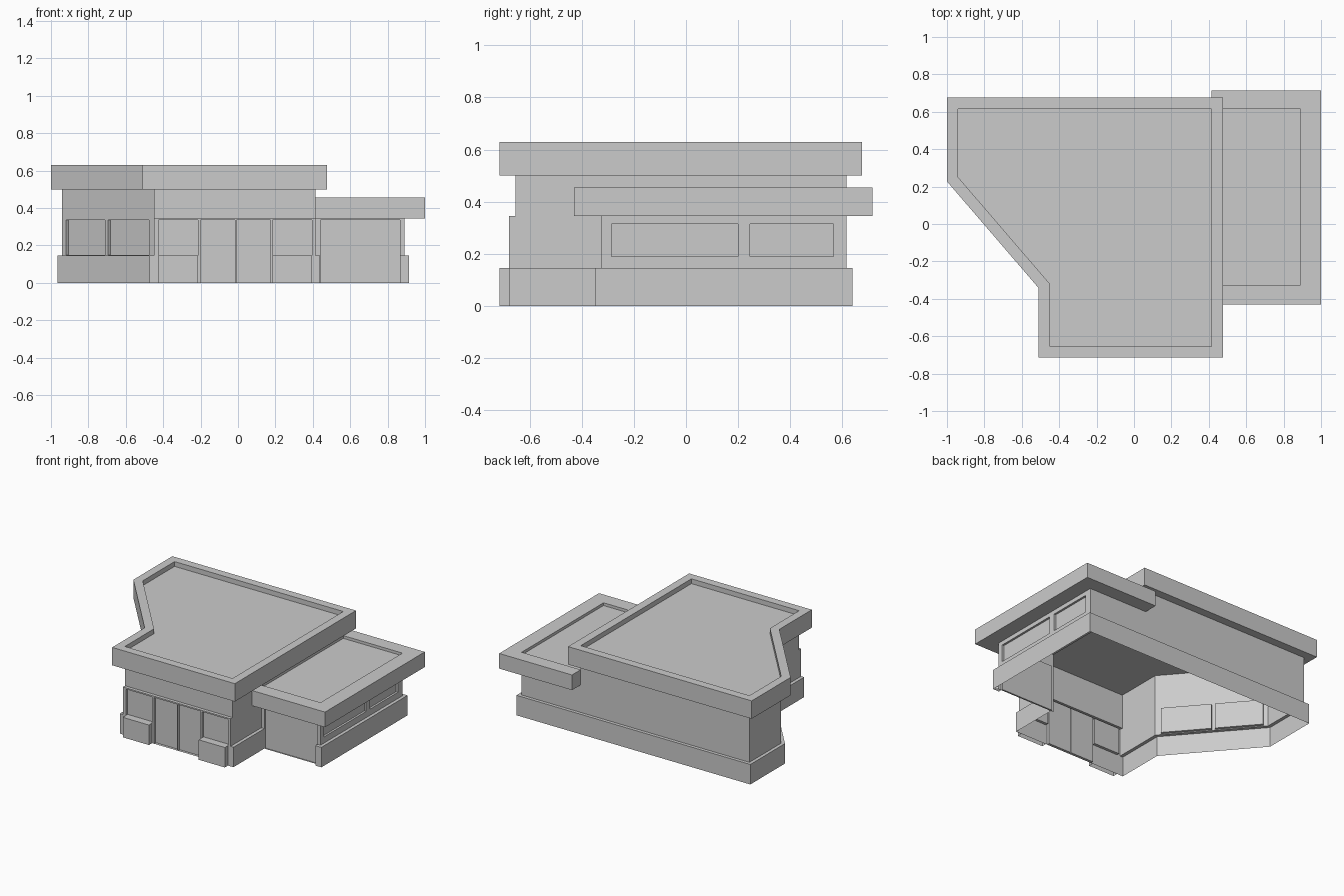
import bpy
import bmesh
from mathutils import Vector

cube = bpy.data.objects.get("Cube")
if cube:
    bpy.data.objects.remove(cube, do_unlink=True)

grey = bpy.data.materials.new("light grey")
grey.use_nodes = True
grey.diffuse_color = (0.6, 0.6, 0.6, 1)
grey.node_tree.nodes["Principled BSDF"].inputs["Base Color"].default_value = (0.6, 0.6, 0.6, 1)

UP = Vector((0, 0, 1))
SILL, BAND, EAVE, TOP, DECK = 0.145, 0.345, 0.5, 0.63, 0.595
LOW_TOP, LOW_DECK = 0.455, 0.435


def at(p, z):
    return Vector((p[0], p[1], z))


def finish(name, bm):
    bmesh.ops.remove_doubles(bm, verts=bm.verts, dist=0.0001)
    mesh = bpy.data.meshes.new(name)
    bm.to_mesh(mesh)
    bm.free()
    mesh.materials.append(grey)
    obj = bpy.data.objects.new(name, mesh)
    bpy.context.collection.objects.link(obj)
    return obj


def face(bm, points, facing):
    """Add a face that looks along the given direction."""
    f = bm.faces.new([bm.verts.new(p) for p in points])
    f.normal_update()
    if f.normal.dot(facing) < 0:
        f.normal_flip()


def outward(p, q):
    return (at(q, 0) - at(p, 0)).normalized().cross(UP)


def offset(points, dist):
    """Mitred outward offset of a counterclockwise outline."""
    result = []
    for i, p in enumerate(points):
        a = outward(points[i - 1], p)
        b = outward(p, points[(i + 1) % len(points)])
        result.append((at(p, 0) + (a + b) * dist / (1 + a.dot(b)))[:2])
    return result


def upright(bm, p, q, z0, z1):
    face(bm, [at(p, z0), at(q, z0), at(q, z1), at(p, z1)], outward(p, q))


def wall(name, p, q, z0, z1, windows=(), depth=0.02):
    """Wall sheet with recessed panes given as (start, end, sill, head)."""
    bm = bmesh.new()
    along = (at(q, 0) - at(p, 0)).normalized()
    out = outward(p, q)
    length = (at(q, 0) - at(p, 0)).length

    def pt(u, z, d=0.0):
        return at(p, z) + along * u - out * d

    def patch(u0, u1, a, b, d=0.0):
        if b - a > 0.0001 and u1 - u0 > 0.0001:
            face(bm, [pt(u0, a, d), pt(u1, a, d), pt(u1, b, d), pt(u0, b, d)], out)

    last = 0
    for u0, u1, a, b in windows:
        patch(last, u0, z0, z1)
        patch(u0, u1, z0, a)
        patch(u0, u1, b, z1)
        patch(u0, u1, a, b, depth)
        rim = [(u0, a), (u1, a), (u1, b), (u0, b)]
        middle = pt((u0 + u1) / 2, (a + b) / 2)
        for i in range(4):
            s, e = rim[i], rim[(i + 1) % 4]
            mid = (pt(*s) + pt(*e)) / 2
            face(bm, [pt(*s), pt(*e), pt(*e, depth), pt(*s, depth)], middle - mid)
        last = u1
    patch(last, length, z0, z1)
    return finish(name, bm)


def ledge(name, p, q, pin, qin, z0, z1, ends=True):
    """Projecting strip: front, top and optional end faces."""
    bm = bmesh.new()
    upright(bm, p, q, z0, z1)
    face(bm, [at(p, z1), at(q, z1), at(qin, z1), at(pin, z1)], UP)
    if ends:
        upright(bm, pin, p, z0, z1)
        upright(bm, q, qin, z0, z1)
    return finish(name, bm)


def roof(name, outer, inner, z0, z1, deck, closed=True):
    """Overhanging rim around a sunken deck."""
    bm = bmesh.new()
    n = len(outer)
    for i in range(n if closed else n - 1):
        j = (i + 1) % n
        o, r, s, t = outer[i], outer[j], inner[j], inner[i]
        upright(bm, o, r, z0, z1)
        upright(bm, s, t, deck, z1)
        for z, facing in ((z0, -UP), (z1, UP)):
            face(bm, [at(o, z), at(r, z), at(s, z), at(t, z)], facing)
    if not closed:
        upright(bm, inner[0], outer[0], z0, z1)
        upright(bm, outer[-1], inner[-1], z0, z1)
    face(bm, [at(p, deck) for p in inner], UP)
    return finish(name, bm)


# Plan outline, counterclockwise from the back right corner
A, B, C, D = (-0.94, 0.615), (-0.94, 0.25), (-0.45, -0.32), (-0.45, -0.655)
E, F, G, H = (0.415, -0.655), (0.415, -0.325), (0.89, -0.325), (0.89, 0.615)
K = (0.415, 0.615)
plan = [A, B, C, D, E, F, G, H]
foot = offset(plan, 0.024)
front_y = foot[3][1]

# Main walls
wall("right_wall", A, B, SILL, DECK)
wall("angled_window_wall", B, C, SILL, DECK,
     [(0.03, 0.35, 0.15, 0.335), (0.375, 0.71, 0.15, 0.335)])
wall("right_front_wall", C, D, SILL, DECK)
wall("front_upper_wall", D, E, BAND, DECK)
wall("left_front_wall", E, F, SILL, DECK)
wall("upper_left_wall", F, K, LOW_DECK, DECK)
wall("back_wall", K, A, SILL, DECK)

# Side wing walls
wall("wing_front_wall", F, G, 0, LOW_DECK, [(0.025, 0.45, 0, 0.335)], 0.012)
wall("wing_window_wall", G, H, SILL, LOW_DECK,
     [(0.04, 0.525, 0.19, 0.315), (0.57, 0.89, 0.19, 0.315)], 0.015)
wall("wing_back_wall", H, K, SILL, LOW_DECK)

# Entrance front with two doors between two windows
fd, fe = (D[0], front_y), (E[0], front_y)
wall("entrance_front", fd, fe, 0, BAND,
     [(0.025, 0.235, SILL, 0.335), (0.25, 0.435, 0, 0.335),
      (0.441, 0.625, 0, 0.335), (0.635, 0.845, SILL, 0.335)])
bm = bmesh.new()
face(bm, [at(fd, BAND), at(fe, BAND), at(E, BAND), at(D, BAND)], UP)
upright(bm, D, fd, SILL, BAND)
upright(bm, fe, E, SILL, BAND)
finish("entrance_surround", bm)

# Boxes below the entrance windows
for side, x0, x1 in (("right", -0.425, -0.215), ("left", 0.185, 0.395)):
    ledge(side + "_window_box", (x0, -0.715), (x1, -0.715),
          (x0, front_y), (x1, front_y), 0, SILL)

# Plinth, left out at the entrance and the wing front
for i in range(len(plan)):
    j = (i + 1) % len(plan)
    p, q, pin, qin = foot[i], foot[j], plan[i], plan[j]
    if pin == D or pin == F:
        continue
    if qin == F:
        q = (q[0], F[1])
    ledge("plinth_%d" % (i + 1), p, q, pin, qin, 0, SILL, False)
ledge("plinth_right_corner", foot[3], fd, D, D, 0, SILL, False)
ledge("plinth_left_corner", fe, foot[4], E, E, 0, SILL, False)
ledge("plinth_wing_corner", (0.865, foot[6][1]), foot[6], (0.865, G[1]), G, 0, SILL)

# Roofs
main = [A, B, C, D, E, K]
roof("main_roof", offset(main, 0.06), main, EAVE, TOP, DECK)
roof("wing_roof", [(0.415, -0.43), (1, -0.43), (1, 0.715), (0.415, 0.715)],
     [F, G, H, K], BAND, LOW_TOP, LOW_DECK, False)
